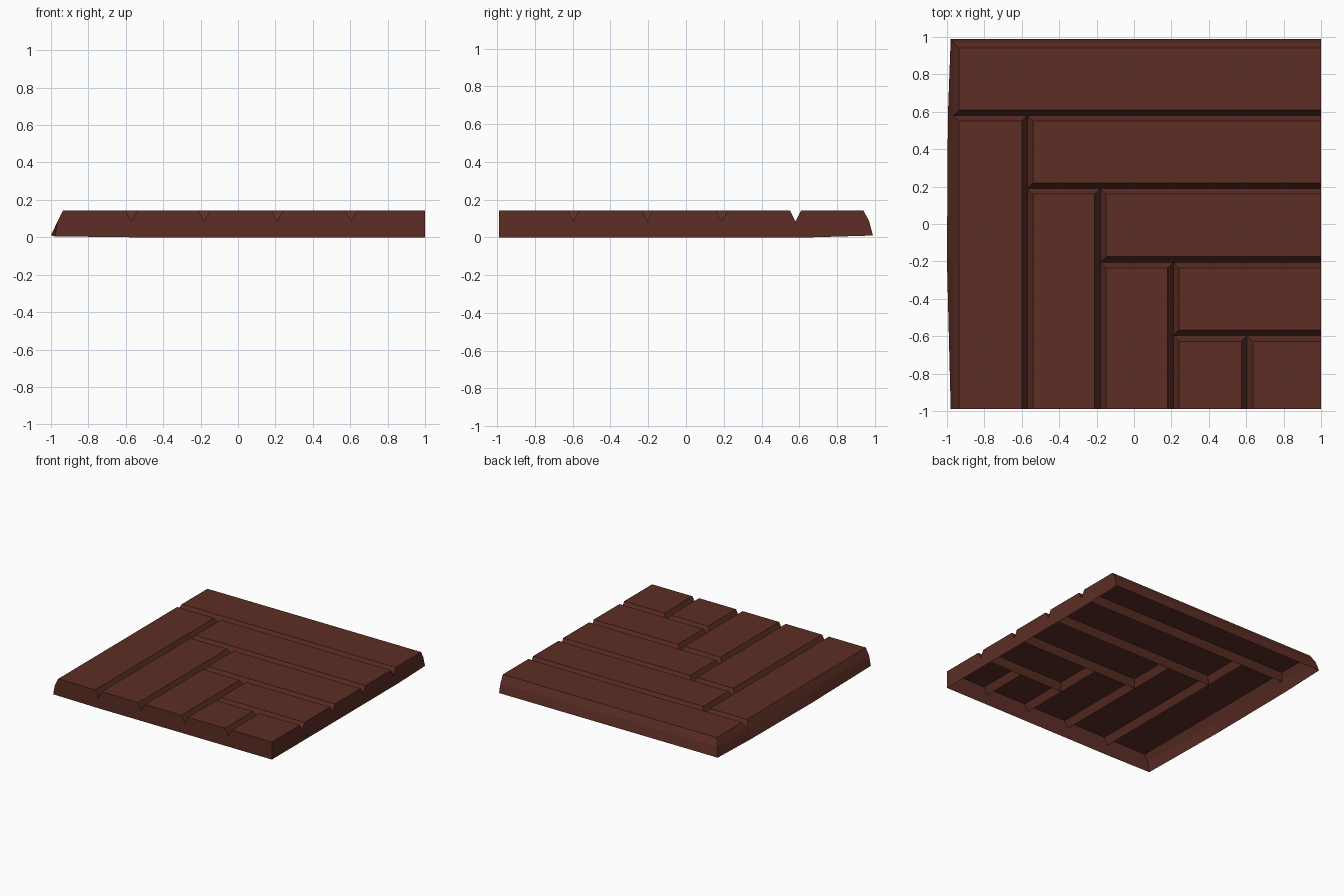
import bpy
import bmesh

cube = bpy.data.objects.get("Cube")
if cube:
    bpy.data.objects.remove(cube, do_unlink=True)

brown = bpy.data.materials.new("dark_red_brown")
brown.use_nodes = True
colour = (0.107, 0.027, 0.018, 1)
brown.diffuse_color = colour
bsdf = next(n for n in brown.node_tree.nodes if n.type == 'BSDF_PRINCIPLED')
bsdf.inputs["Base Color"].default_value = colour

LEFT, RIGHT, FRONT, BACK = -0.965, 1.0, -0.99, 0.97
GROOVE_Z, TOP_Z, BEVEL = 0.085, 0.143, 0.03


def add_shell(name, lower, upper, cap):
    """Open-bottomed shell between two matching loops."""
    bm = bmesh.new()
    low = [bm.verts.new(p) for p in lower]
    high = [bm.verts.new(p) for p in upper]
    for i in range(len(low)):
        j = (i + 1) % len(low)
        bm.faces.new((low[i], low[j], high[j], high[i]))
    if cap:
        bm.faces.new(high)
    mesh = bpy.data.meshes.new(name)
    bm.to_mesh(mesh)
    bm.free()
    mesh.materials.append(brown)
    bpy.context.collection.objects.link(bpy.data.objects.new(name, mesh))


def rectangle(x0, x1, y0, y1, z):
    return [(x0, y0, z), (x1, y0, z), (x1, y1, z), (x0, y1, z)]


def add_plank(name, x0, x1, y0, y1):
    # Plank ends on the straight cut edges stay vertical; other edges slope in
    right = 0 if x1 == RIGHT else BEVEL
    front = 0 if y0 == FRONT else BEVEL
    add_shell(name, rectangle(x0, x1, y0, y1, GROOVE_Z),
              rectangle(x0 + BEVEL, x1 - right, y0 + front, y1 - BEVEL, TOP_Z), True)


# Nested planks, alternating across and lengthwise towards the front corner
xs = [LEFT, -0.57, -0.18, 0.21, 0.605, RIGHT]
ys = [BACK, 0.58, 0.19, -0.205, -0.597]
for i in range(5):
    if i < 4:
        add_plank(f"cross_plank_{i + 1}", xs[i], RIGHT, ys[i + 1], ys[i])
    top = ys[min(i + 1, 4)]
    add_plank(f"long_plank_{i + 1}", xs[i], xs[i + 1], FRONT, top)

# Outer skirt flaring down to the ground
base = [(-0.98, FRONT, 0.005), (-0.57, FRONT, 0), (RIGHT, FRONT, 0), (RIGHT, 0.65, 0),
        (RIGHT, 0.99, 0.01), (-0.98, 0.99, 0.01), (-0.995, 0.58, 0.01), (-1, -0.2, 0.01)]
rim = [(LEFT, FRONT, GROOVE_Z), (-0.57, FRONT, GROOVE_Z), (RIGHT, FRONT, GROOVE_Z),
       (RIGHT, 0.65, GROOVE_Z), (RIGHT, BACK, GROOVE_Z), (LEFT, BACK, GROOVE_Z),
       (LEFT, 0.58, GROOVE_Z), (LEFT, -0.2, GROOVE_Z)]
add_shell("outer_skirt", base, rim, False)
